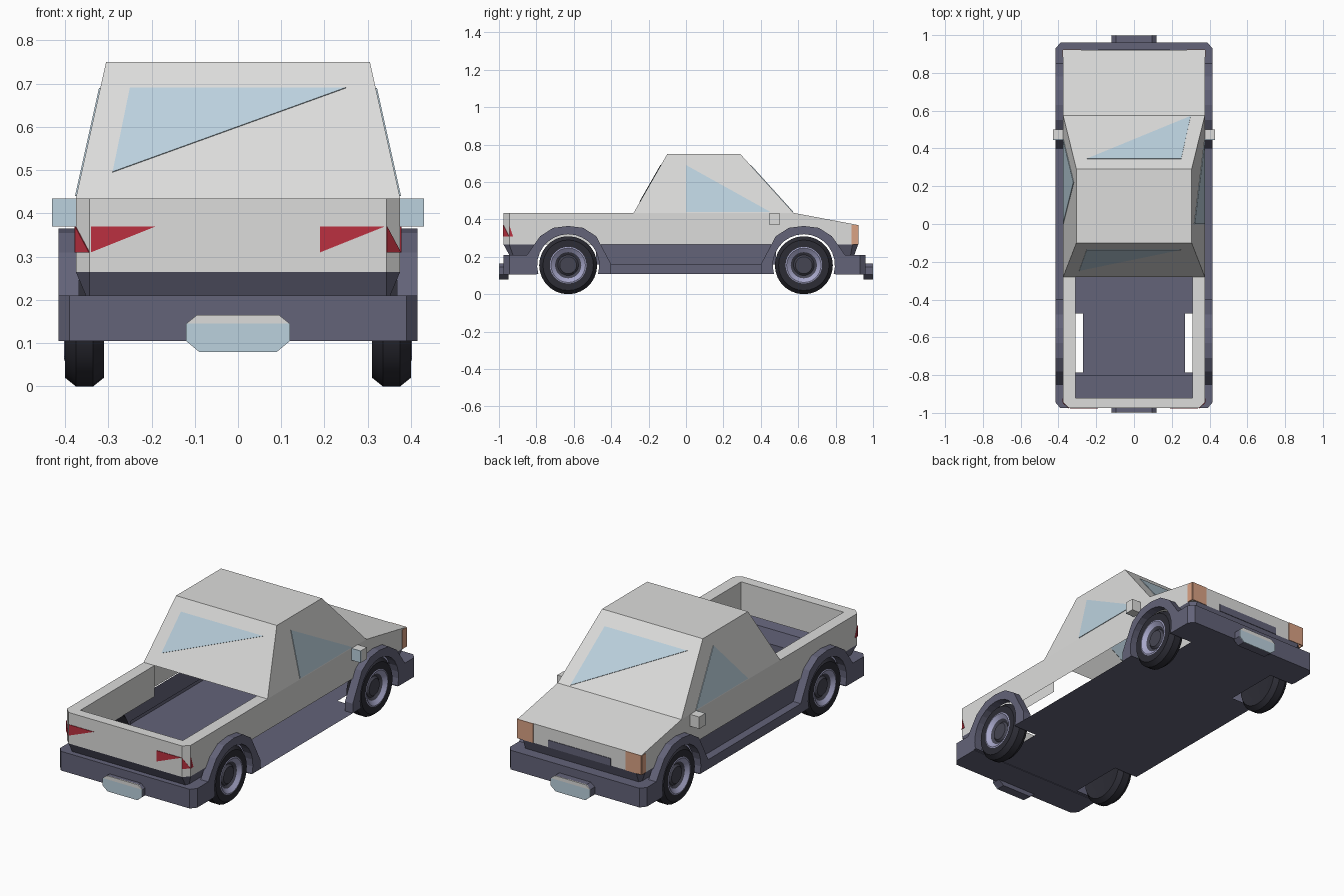
import bpy, bmesh, math
from mathutils import Vector

if "Cube" in bpy.data.objects:
    bpy.data.objects.remove(bpy.data.objects["Cube"], do_unlink=True)


def material(name, r, g, b):
    m = bpy.data.materials.new(name)
    m.use_nodes = True
    m.diffuse_color = (r, g, b, 1)
    bsdf = m.node_tree.nodes["Principled BSDF"]
    bsdf.inputs["Base Color"].default_value = (r, g, b, 1)
    bsdf.inputs["Roughness"].default_value = 0.8
    return m


WHITE = material("body white", 0.72, 0.72, 0.71)
TRIM = material("trim slate", 0.125, 0.125, 0.19)
GLASS = material("pale glass", 0.5, 0.64, 0.73)
RED = material("tail red", 0.5, 0.03, 0.05)
AMBER = material("lamp amber", 0.7, 0.36, 0.23)
RUBBER = material("tyre rubber", 0.025, 0.025, 0.035)
RIM = material("rim lavender", 0.38, 0.38, 0.58)
HUB = material("hub grey", 0.06, 0.06, 0.085)


def polys(name, faces, mat):
    """One object from a list of polygons, welded where they meet."""
    bm = bmesh.new()
    for f in faces:
        bm.faces.new([bm.verts.new(p) for p in f])
    bmesh.ops.remove_doubles(bm, verts=bm.verts, dist=0.0005)
    bmesh.ops.recalc_face_normals(bm, faces=bm.faces)
    me = bpy.data.meshes.new(name)
    bm.to_mesh(me)
    bm.free()
    me.materials.append(mat)
    ob = bpy.data.objects.new(name, me)
    bpy.context.collection.objects.link(ob)
    return ob


def solid(name, low, high, mat):
    """Closed solid between two matching outlines."""
    n = len(low)
    sides = [(low[i], low[(i + 1) % n], high[(i + 1) % n], high[i]) for i in range(n)]
    return polys(name, [low, high] + sides, mat)


def plate(name, pts, mat, t=0.003):
    """Thin plate straddling the surface it lies on."""
    p = [Vector(q) for q in pts]
    n = (p[1] - p[0]).cross(p[2] - p[0]).normalized() * t
    return solid(name, [q - n for q in p], [q + n for q in p], mat)


def box(name, a, b, mat):
    ring = [(a[0], a[1]), (b[0], a[1]), (b[0], b[1]), (a[0], b[1])]
    return solid(name, [(x, y, a[2]) for x, y in ring], [(x, y, b[2]) for x, y in ring], mat)


def lathe(name, profile, s, y, mat, segs=28):
    """Revolve (radius, x) points around a wheel axle."""
    def pt(r, x, k):
        a = math.tau * k / segs
        return (s * x, y + r * math.cos(a), AXLE_Z + r * math.sin(a))
    faces = []
    for (r0, x0), (r1, x1) in zip(profile, profile[1:]):
        for k in range(segs):
            f = [pt(r0, x0, k), pt(r0, x0, k + 1), pt(r1, x1, k + 1)]
            faces.append(f if r0 == 0 or r1 == 0 else f + [pt(r1, x1, k)])
            if r0 == 0:
                faces[-1] = [pt(0, x0, 0), pt(r1, x1, k + 1), pt(r1, x1, k)]
    ob = polys(name, faces, mat)
    bpy.ops.object.select_all(action='DESELECT')
    ob.select_set(True)
    bpy.context.view_layer.objects.active = ob
    bpy.ops.object.shade_smooth_by_angle(angle=math.radians(35))
    return ob


AXLE_Y, AXLE_Z = 0.63, 0.155
W, CH, BELT, LOW = 0.375, 0.343, 0.435, 0.265       # half width, chamfer, belt line, lower edge
TAIL, TAIL_C, NOSE, NOSE_Z = -0.975, -0.945, 0.92, 0.37
CAB_R, CAB_F, ROOF_R, ROOF_F, ROOF_W, ROOF = -0.28, 0.575, -0.10, 0.29, 0.305, 0.75
BED_W, BED_R = 0.31, -0.92


def wheel_cut(cy, r, n=10):
    """Arc over a wheel from +y to -y, ending at the lower edge."""
    a0 = math.asin((LOW - AXLE_Z) / r)
    return [(cy + r * math.cos(a), AXLE_Z + r * math.sin(a))
            for a in (a0 + (math.pi - 2 * a0) * k / n for k in range(n + 1))]


# Body shell: tail, nose, hood, sides, cargo bed and cab
body = [
    [(-CH, TAIL, LOW), (CH, TAIL, LOW), (CH, TAIL, BELT), (-CH, TAIL, BELT)],
    [(-W, NOSE, LOW), (W, NOSE, LOW), (W, NOSE, NOSE_Z), (-W, NOSE, NOSE_Z)],
    [(-W, CAB_F, BELT), (W, CAB_F, BELT), (W, NOSE, NOSE_Z), (-W, NOSE, NOSE_Z)],
    [(-CH, TAIL, BELT), (CH, TAIL, BELT), (BED_W, BED_R, BELT), (-BED_W, BED_R, BELT)],
    [(-BED_W, BED_R, LOW), (BED_W, BED_R, LOW), (BED_W, BED_R, BELT), (-BED_W, BED_R, BELT)],
    [(-W, CAB_R, BELT), (W, CAB_R, BELT), (ROOF_W, ROOF_R, ROOF), (-ROOF_W, ROOF_R, ROOF)],
    [(-W, CAB_F, BELT), (W, CAB_F, BELT), (ROOF_W, ROOF_F, ROOF), (-ROOF_W, ROOF_F, ROOF)],
    [(-ROOF_W, ROOF_R, ROOF), (ROOF_W, ROOF_R, ROOF), (ROOF_W, ROOF_F, ROOF), (-ROOF_W, ROOF_F, ROOF)],
]
outline = [(TAIL_C, LOW), (TAIL_C, BELT), (CAB_R, BELT), (CAB_F, BELT), (NOSE, NOSE_Z), (NOSE, LOW)]
outline += wheel_cut(AXLE_Y, 0.19) + wheel_cut(-AXLE_Y, 0.19)
for s in (-1, 1):
    w, c, b, r = s * W, s * CH, s * BED_W, s * ROOF_W
    body += [
        [(w, y, z) for y, z in outline],
        [(c, TAIL, LOW), (w, TAIL_C, LOW), (w, TAIL_C, BELT), (c, TAIL, BELT)],
        [(c, TAIL, BELT), (w, TAIL_C, BELT), (w, CAB_R, BELT), (b, CAB_R, BELT), (b, BED_R, BELT)],
        [(b, BED_R, LOW), (b, CAB_R, LOW), (b, CAB_R, BELT), (b, BED_R, BELT)],
        [(w, CAB_R, BELT), (w, CAB_F, BELT), (r, ROOF_F, ROOF), (r, ROOF_R, ROOF)],
    ]
polys("body_shell", body, WHITE)

# Tapered lower skirts, bumpers and number plates at both ends
for end, e, top_y, low_y, bump in (("rear", -1, 0.975, 0.945, 0.975), ("front", 1, NOSE, 0.9, 0.96)):
    skirt = [[(-CH, e * top_y, LOW), (CH, e * top_y, LOW), (CH, e * low_y, 0.21), (-CH, e * low_y, 0.21)]]
    for s in (-1, 1):
        skirt.append([(s * CH, e * top_y, LOW), (s * W, e * (top_y - 0.03), LOW),
                      (s * 0.352, e * (low_y - 0.02), 0.21), (s * CH, e * low_y, 0.21)])
        skirt.append([(s * W, e * (top_y - 0.03), LOW), (s * W, e * 0.79, LOW),
                      (s * 0.352, e * 0.79, 0.21), (s * 0.352, e * (low_y - 0.02), 0.21)])
    polys(end + "_skirt", skirt, TRIM)
    plan = [(-0.415, 0.80), (0.415, 0.80), (0.415, bump - 0.03), (0.39, bump),
            (-0.39, bump), (-0.415, bump - 0.03)]
    solid(end + "_bumper", [(x, e * y, 0.105) for x, y in plan], [(x, e * y, 0.21) for x, y in plan], TRIM)
    face = [(-0.09, 0.08), (0.09, 0.08), (0.12, 0.105), (0.12, 0.145),
            (0.095, 0.165), (-0.095, 0.165), (-0.12, 0.145), (-0.12, 0.105)]
    solid(end + "_plate_holder", [(x, e * 0.95, z) for x, z in face], [(x, e * 0.996, z) for x, z in face], TRIM)
    plate(end + "_plate", [(x, e * 0.997, min(z, 0.145)) for x, z in face[:4] + face[6:]], GLASS)
    plate(end + "_plate_top", [(x, e * 0.997, z) for x, z in face[3:7]], WHITE)

# Floor pan, notched around the wheels
edge = [(0.415, -0.80), (0.415, 0.80)]
right = [(0.415, -0.80)]
for cy in (-AXLE_Y, AXLE_Y):
    right += [(0.415, cy - 0.155), (0.27, cy - 0.155), (0.27, cy + 0.155), (0.415, cy + 0.155)]
right.append((0.415, 0.80))
pan = right + [(-x, y) for x, y in reversed(right)]
polys("floor_pan", [[(x, y, 0.108) for x, y in pan]], TRIM)

# Sill on the -x side only: low step with a recessed panel above
polys("sill", [
    [(-0.415, -0.42, 0.108), (-0.415, 0.42, 0.108), (-0.415, 0.42, 0.16), (-0.415, -0.42, 0.16)],
    [(-0.415, -0.42, 0.16), (-0.415, 0.42, 0.16), (-0.37, 0.42, 0.16), (-0.37, -0.42, 0.16)],
    [(-0.37, -0.48, 0.16), (-0.37, 0.48, 0.16), (-0.37, 0.48, LOW), (-0.37, -0.48, LOW)]], TRIM)

# Wheel arches and wheels
flare = [(-0.23, 0.108), (-0.23, 0.16), (-0.15, 0.31), (-0.08, 0.355), (0, 0.365),
         (0.08, 0.355), (0.15, 0.31), (0.2, 0.24), (0.22, 0.21), (0.22, 0.108)]
arc = [(0.166 * math.cos(a), AXLE_Z + 0.166 * math.sin(a))
       for a in (math.radians(-16 + 212 * k / 16) for k in range(17))]
tyre = [(0.09, 0.315), (0.135, 0.31), (0.155, 0.335), (0.155, 0.375), (0.135, 0.40), (0.098, 0.40)]
for s, side in ((1, "left"), (-1, "right")):
    for e, end in ((-1, "rear"), (1, "front")):
        tag, y = f"{end}_{side}_", e * AXLE_Y
        ring = [(y + e * u, z) for u, z in flare + arc]
        solid(tag + "arch", [(s * 0.368, *p) for p in ring], [(s * 0.415, *p) for p in ring], TRIM)
        lathe(tag + "tyre", tyre, s, y, RUBBER)
        lathe(tag + "rim", [(0.098, 0.40), (0.092, 0.402), (0.07, 0.385)], s, y, RIM)
        lathe(tag + "hub", [(0.07, 0.385), (0.055, 0.375), (0.045, 0.385), (0, 0.385)], s, y, HUB)
        lathe(tag + "wheel_back", [(0.09, 0.315), (0, 0.32)], s, y, RUBBER)

    # Door mirror with glass facing the tail end
    box(side + "_mirror", (s * 0.37, 0.45, 0.37), (s * 0.43, 0.50, 0.435), WHITE)
    plate(side + "_mirror_glass", [(s * 0.375, 0.449, 0.37), (s * 0.43, 0.449, 0.37),
                                   (s * 0.43, 0.449, 0.435), (s * 0.375, 0.449, 0.435)], GLASS)

    # Corner lamps, wrapping onto the sides
    plate(side + "_lamp_front", [(s * 0.28, NOSE, LOW), (s * W, NOSE, LOW),
                                 (s * W, NOSE, NOSE_Z), (s * 0.28, NOSE, NOSE_Z)], AMBER)
    plate(side + "_lamp_side", [(s * W, 0.885, LOW), (s * W, NOSE, LOW),
                                (s * W, NOSE, NOSE_Z), (s * W, 0.885, NOSE_Z - 0.001)], AMBER)

    # Tail lamps as wedge shapes
    xs = sorted((s * 0.34, s * 0.19))
    plate(side + "_tail_lamp", [(xs[0], TAIL, 0.37), (xs[1], TAIL, 0.37), (xs[0], TAIL, 0.31)], RED)
    top = (s * CH, TAIL, 0.37) if s > 0 else (s * W, TAIL_C, 0.37)
    plate(side + "_tail_corner", [top, (s * CH, TAIL, 0.31), (s * W, TAIL_C, 0.31)], RED)
    plate(side + "_tail_side", [(s * W, TAIL_C, 0.37), (s * W, TAIL_C, 0.31), (s * W, -0.925, 0.31)], RED)

plate("grille", [(-0.19, NOSE, LOW), (0.19, NOSE, LOW), (0.19, NOSE, 0.305), (-0.19, NOSE, 0.305)], TRIM)


# Wedge-shaped windows, placed on the sloping cab walls
def slope(low, high, z):
    return low + (high - low) * (z - BELT) / (ROOF - BELT)


def cab_x(z):
    return slope(W, ROOF_W, z)


HI, LO = 0.69, 0.44
plate("left_window", [(cab_x(HI), 0, HI), (cab_x(LO), 0, LO), (cab_x(LO), 0.45, LO)], GLASS)
plate("right_window", [(-cab_x(HI), 0.22, HI), (-cab_x(LO), 0, LO), (-cab_x(LO), 0.45, LO)], GLASS)
plate("windscreen", [(x, slope(CAB_F, ROOF_F, z), z) for x, z in ((0.30, LO), (0.25, HI), (-0.25, HI))], GLASS)
plate("rear_window", [(x, slope(CAB_R, ROOF_R, z), z) for x, z in ((-0.25, HI), (0.25, HI), (-0.29, 0.495))], GLASS)
